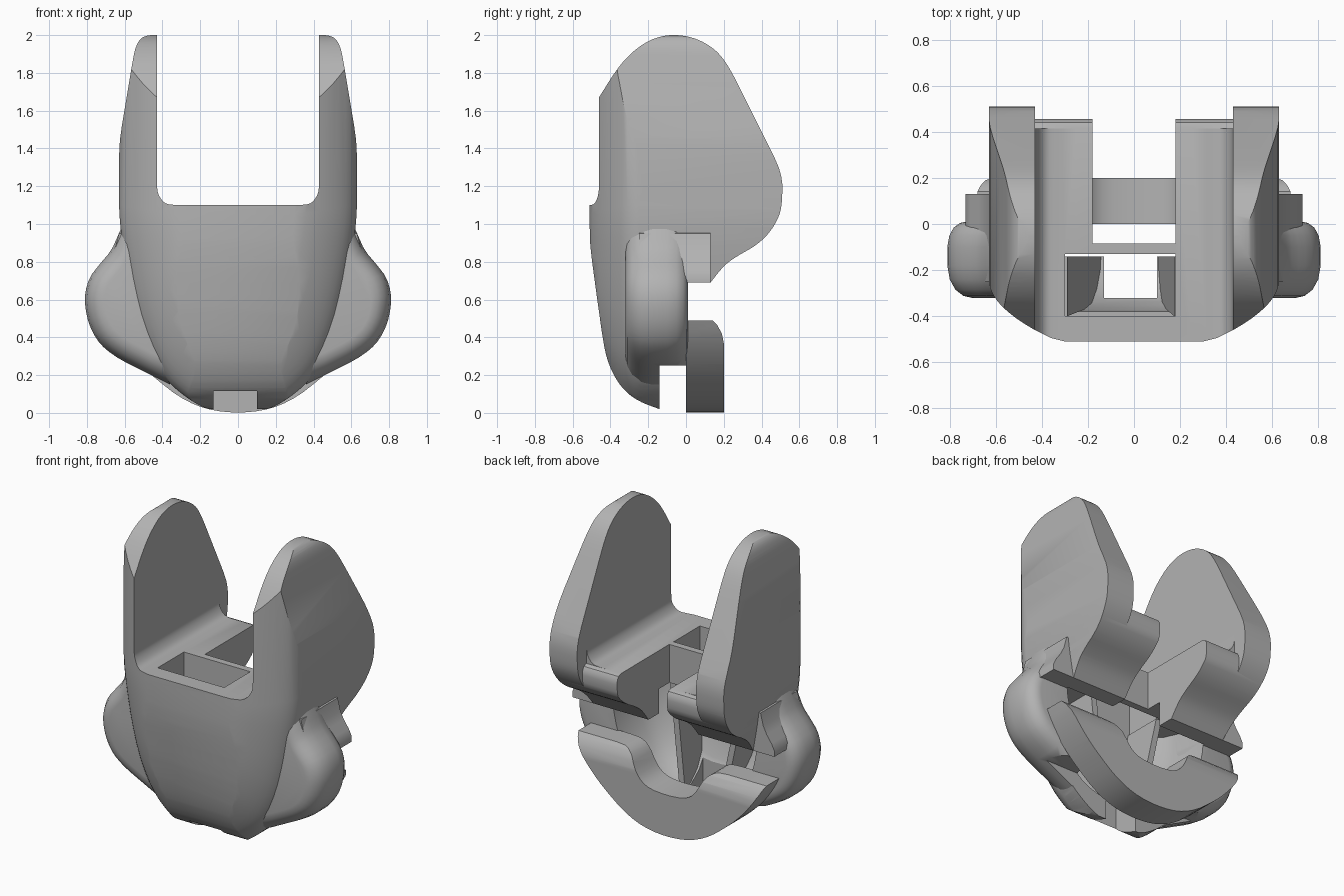
import bpy
import bmesh
import math
from mathutils import Vector

if "Cube" in bpy.data.objects:
    bpy.data.objects.remove(bpy.data.objects["Cube"], do_unlink=True)

grey = bpy.data.materials.new("plain_grey")
grey.use_nodes = True
COLOUR = (0.45, 0.45, 0.45, 1)
grey.diffuse_color = COLOUR
grey.node_tree.nodes["Principled BSDF"].inputs["Base Color"].default_value = COLOUR


def loft(name, pts, axis, rings, centre=(0, 0)):
    """Stack scaled copies of an outline along an axis; rings = (position, scale)."""
    place = {"x": lambda u, v, t: (t, u, v),
             "y": lambda u, v, t: (u, t, v),
             "z": lambda u, v, t: (u, v, t)}[axis]
    bm = bmesh.new()
    loops = []
    for t, k in rings:
        loops.append([bm.verts.new(place(centre[0] + k * (u - centre[0]),
                                         centre[1] + k * (v - centre[1]), t))
                      for u, v in pts])
    n = len(pts)
    for a, b in zip(loops, loops[1:]):
        for i in range(n):
            j = (i + 1) % n
            bm.faces.new((a[i], a[j], b[j], b[i]))
    bm.faces.new(loops[0][::-1])
    bm.faces.new(loops[-1])
    bmesh.ops.recalc_face_normals(bm, faces=bm.faces)
    me = bpy.data.meshes.new(name)
    bm.to_mesh(me)
    bm.free()
    me.materials.append(grey)
    ob = bpy.data.objects.new(name, me)
    bpy.context.collection.objects.link(ob)
    return ob


def prism(name, pts, axis, lo, hi):
    return loft(name, pts, axis, [(lo, 1), (hi, 1)])


def box(x0, x1, y0, y1, z0, z1):
    return prism("cutter", [(x0, y0), (x1, y0), (x1, y1), (x0, y1)], "z", z0, z1)


def combine(ob, tool, op):
    """Apply a boolean and discard the tool."""
    mod = ob.modifiers.new("bool", "BOOLEAN")
    mod.operation, mod.solver, mod.object = op, "EXACT", tool
    bpy.context.view_layer.update()
    with bpy.context.temp_override(object=ob, active_object=ob, selected_objects=[ob]):
        bpy.ops.object.modifier_apply(modifier=mod.name)
    bpy.data.objects.remove(tool, do_unlink=True)


def sym(half):
    """Close a half outline across x = 0."""
    return half + [(-x, z) for x, z in reversed(half) if x > 0]


def soften(pts, passes=2):
    """Round gentle bends of an outline, leaving sharp corners alone."""
    for _ in range(passes):
        out = []
        for i, p in enumerate(pts):
            p, a, b = Vector(p), Vector(pts[i - 1]), Vector(pts[(i + 1) % len(pts)])
            if (p - a).angle(b - p) > math.radians(42):
                out.append(tuple(p))
                continue
            for q in (a, b):
                d = q - p
                out.append(tuple(p + d * min(.25, .05 / d.length)))
        pts = out
    return pts


# Outlines
SIDE = soften([(-.14, .02), (-.25, .06), (-.33, .12), (-.39, .21), (-.43, .32), (-.47, .6),
               (-.505, .86), (-.51, .95), (-.51, 1.6), (-.46, 1.67), (-.38, 1.8), (-.31, 1.888),
               (-.22, 1.96), (-.14, 1.993), (-.06, 2.003), (.03, 1.99), (.11, 1.955),
               (.18, 1.9), (.24, 1.81), (.51, 1.27), (.51, 1.11), (.49, 1.03), (.44, .95),
               (.37, .885), (.27, .83), (.2, .78), (.13, .69), (0, .69), (0, .25), (-.14, .25)])
LOWER = [(0, 0), (.12, .01), (.2, .035), (.3, .1), (.38, .175), (.45, .28),
         (.52, .45), (.57, .65), (.61, .88), (.63, 1.05)]
FRONT = soften(sym(LOWER + [(.63, 1.43), (.56, 1.85), (.545, 1.93), (.52, 1.98), (.48, 2.0),
                            (.43, 2.0), (.43, 1.19), (.42, 1.15), (.39, 1.11), (.35, 1.1)]))
BOWL = soften(sym(LOWER + [(.63, 5)]), 1)
CORNER = [(-.52, .4), (-.512, .46), (-.495, .57), (-.46, .683), (-.435, .75), (-.41, .81),
          (-.385, .86), (-.36, .905), (-.335, .94), (-.31, .968), (-.28, .99), (-.25, 1), (.6, 1)]


def cavity():
    hollow = sym([(0, .11), (.2, .14), (.33, .21), (.42, .32), (.49, .48), (.53, .68), (.53, .9)])
    shape = loft("cutter", soften(hollow, 1), "y",
                 [(-.41, .6), (-.35, .76), (-.28, .88), (-.2, .95), (.02, 1)], (0, 1))
    inner = [(-.4, .85), (-.37, .5), (-.33, .28), (-.27, .18), (-.2, .1), (.1, .1), (.1, .85)]
    combine(shape, prism("cutter", inner, "x", -1, 1), "INTERSECT")
    return shape


# Main bracket: bowl-shaped front shell, two upright ears and two rear arms
body = prism("fork_body", SIDE, "x", -.64, .64)
combine(body, prism("cutter", FRONT, "y", -.7, .7), "INTERSECT")
combine(body, loft("cutter", BOWL, "y", CORNER, (0, 1)), "INTERSECT")
ARM_END = [(.415, 1.3), (.415, 1.1), (.44, 1.09), (.452, 1.07), (.456, 1.04), (.452, .99),
           (.43, .9), (.7, .9), (.7, 1.3)]
for cutter in (cavity(),
               box(-.18, .18, -.085, .7, .5, 1.3),       # gap between the arms
               box(-.3, .18, -.4, -.13, .6, 1.3),        # window in the floor
               prism("cutter", ARM_END, "x", -.43, .43),  # shorter, rounded arm ends
               box(-.13, .1, -.32, .05, -.1, .4)):       # outlet in the lower front
    combine(body, cutter, "DIFFERENCE")
parts = [body]

# Rounded cheeks with a rear tab on each side
CHEEK = soften([(.36, 1.02), (.6, 1.02), (.635, .94), (.67, .86), (.73, .79), (.785, .72),
                (.81, .64), (.81, .56), (.79, .47), (.75, .39), (.7, .335), (.62, .28),
                (.5, .22), (.36, .15)], 1)
TAB = [(.5, .69), (.73, .69), (.73, .73), (.71, .77), (.675, .82), (.65, .87), (.63, .95), (.5, .97)]
ROUND = [(-.32, .7), (-.312, .8), (-.285, .9), (-.24, .97), (-.18, 1), (-.1, 1),
         (-.05, .975), (-.015, .92), (.005, .84), (.01, .76)]
for side, s in (("left", 1), ("right", -1)):
    cheek = loft("cheek_" + side, [(s * x, z) for x, z in CHEEK], "y", ROUND, (s * .46, .6))
    combine(cheek, cavity(), "DIFFERENCE")
    combine(cheek, box(-1, 1, -.14, 0, -.1, .25), "DIFFERENCE")
    tab = prism("tab_" + side, [(s * x, z) for x, z in TAB], "y", -.25, .13)
    combine(tab, cavity(), "DIFFERENCE")
    parts += [cheek, tab]

# Rear crescent with a central dip
CRESCENT = soften(sym([(0, 0), (.12, .01), (.22, .038), (.32, .09), (.42, .168), (.5, .238),
                       (.58, .325), (.64, .41), (.68, .49), (.35, .49), (.3, .475),
                       (.26, .44), (.22, .36), (.18, .31), (.12, .28), (0, .27)]), 1)
crescent = prism("rear_crescent", CRESCENT, "y", 0, .2)
LIP = [(-.1, -.1), (.2, -.1), (.2, .37), (.19, .42), (.165, .465), (.13, .5), (-.1, .5)]
combine(crescent, prism("cutter", LIP, "x", -1, 1), "INTERSECT")
parts.append(crescent)

# Sloping chute walls from the window down to the outlet
for side, top, bottom, t in (("left", .18, .1, .04), ("right", -.3, -.13, -.04)):
    wall = [(top, .9), (bottom, .1), (bottom + t, .1), (top + t, .9)]
    chute = prism("chute_wall_" + side, wall, "y", -.45, -.14)
    combine(chute, cavity(), "INTERSECT")
    parts.append(chute)

# Smooth curved faces, keep hard edges
for ob in bpy.context.view_layer.objects:
    ob.select_set(ob in parts)
bpy.context.view_layer.objects.active = body
bpy.ops.object.shade_smooth_by_angle(angle=math.radians(30))
